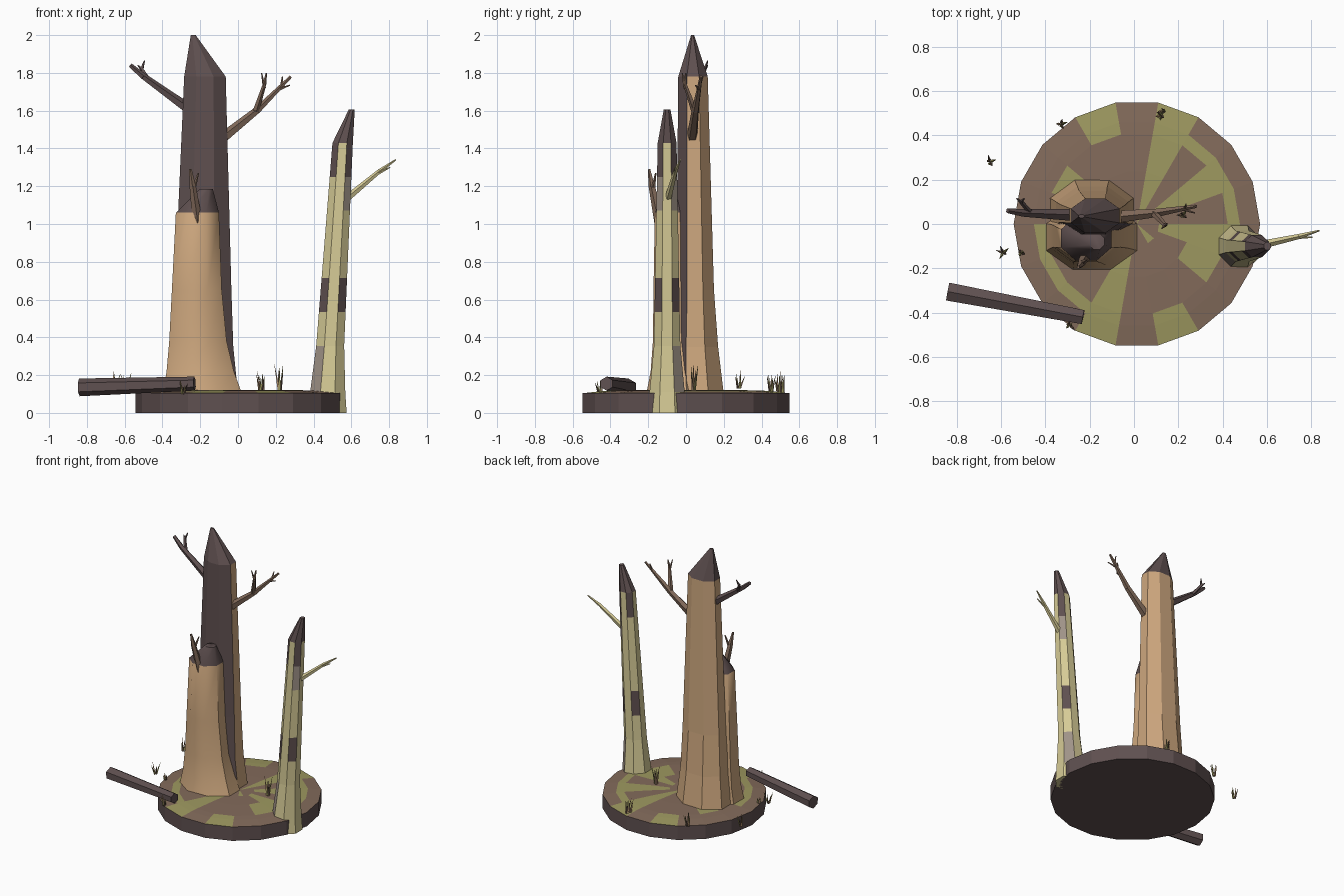
import bpy
import bmesh
import random
from math import cos, sin, pi, radians
from mathutils import Vector, Matrix

random.seed(4)
cube = bpy.data.objects.get("Cube")
if cube:
    bpy.data.objects.remove(cube, do_unlink=True)


def material(name, rgb):
    m = bpy.data.materials.new(name)
    m.use_nodes = True
    linear = [((c / 255 + 0.055) / 1.055) ** 2.4 for c in rgb] + [1]
    m.diffuse_color = linear
    m.node_tree.nodes["Principled BSDF"].inputs["Base Color"].default_value = linear
    return m


TAN = material("tan_bark", (205, 167, 126))
DARK = material("dark_wood", (95, 80, 80))
EARTH = material("earth_brown", (131, 107, 91))
MOSS = material("moss_olive", (158, 153, 96))
PALE = material("pale_bark", (214, 203, 150))
GREY = material("grey_bark", (160, 147, 136))


def finish(name, bm, mats, smooth=False):
    bmesh.ops.recalc_face_normals(bm, faces=bm.faces)
    mesh = bpy.data.meshes.new(name)
    bm.to_mesh(mesh)
    bm.free()
    for m in mats:
        mesh.materials.append(m)
    ob = bpy.data.objects.new(name, mesh)
    bpy.context.collection.objects.link(ob)
    if smooth:
        bpy.ops.object.select_all(action='DESELECT')
        ob.select_set(True)
        bpy.context.view_layer.objects.active = ob
        bpy.ops.object.shade_smooth_by_angle(angle=radians(48))
    return ob


def trunk(name, rings, mats, rule, smooth=False, sides=8):
    """Loft of rings (x, y, z, half width, half depth); rule(segment, side) picks a colour.
    Side k faces the direction k * 45 degrees."""
    bm = bmesh.new()
    grow = 1 / cos(pi / sides)
    loops = []
    for x, y, z, rx, ry in rings:
        angles = [(k - 0.5) * 2 * pi / sides for k in range(sides)]
        loops.append([bm.verts.new((x + rx * grow * cos(a), y + ry * grow * sin(a), z))
                      for a in angles])
    for s in range(len(rings) - 1):
        for k in range(sides):
            n = (k + 1) % sides
            f = bm.faces.new((loops[s][k], loops[s][n], loops[s + 1][n], loops[s + 1][k]))
            f.material_index = rule(s, k)
    bm.faces.new(loops[0][::-1])
    bm.faces.new(loops[-1]).material_index = rule(len(rings) - 2, 0)
    return finish(name, bm, mats, smooth)


def add_stick(bm, a, b, r1, r2, sides=5, mat=0):
    a, b = Vector(a), Vector(b)
    d = b - a
    place = Matrix.Translation((a + b) / 2) @ d.to_track_quat('Z', 'Y').to_matrix().to_4x4()
    made = bmesh.ops.create_cone(bm, cap_ends=True, segments=sides, radius1=r1, radius2=r2,
                                 depth=d.length, matrix=place)
    for v in made["verts"]:
        for f in v.link_faces:
            f.material_index = mat


def branch(name, mat, *sticks):
    bm = bmesh.new()
    for s in sticks:
        add_stick(bm, *s)
    finish(name, bm, [mat])


# Round base: mossy patches are cells of a ring-and-sector grid
CX, SIDES = 0.013, 18
RADII = (0.1, 0.24, 0.41, 0.465, 0.556)
HEIGHTS = (0.122, 0.122, 0.118, 0.114, 0.104)
moss = {0: {3, 12, 15}, 1: {1, 3, 12, 17}, 2: {1, 3, 7, 12, 16, 17},
        3: {0, 1, 2, 3, 5, 9, 10, 11, 12, 14, 17}, 4: {3, 5, 12, 14}}
bm = bmesh.new()


def ring(r, z):
    return [bm.verts.new((CX + r * cos(2 * pi * k / SIDES), r * sin(2 * pi * k / SIDES), z))
            for k in range(SIDES)]


loops = [ring(r, z) for r, z in zip(RADII, HEIGHTS)] + [ring(RADII[-1], 0)]
centre = bm.verts.new((CX, 0, HEIGHTS[0]))
for k in range(SIDES):
    n = (k + 1) % SIDES
    f = bm.faces.new((centre, loops[0][k], loops[0][n]))
    f.material_index = 1 if k in moss[0] else 0
    for i in range(len(loops) - 1):
        f = bm.faces.new((loops[i][k], loops[i + 1][k], loops[i + 1][n], loops[i][n]))
        if i == len(loops) - 2:
            f.material_index = 2
        else:
            f.material_index = 1 if k in moss[i + 1] else 0
bm.faces.new(loops[-1][::-1]).material_index = 2
finish("ground_disc", bm, [EARTH, MOSS, DARK])

# Tall dead trunk: bare dark front, bark on the other sides
trunk("tall_trunk",
      [(-0.19, 0.06, 0.1, 0.19, 0.14), (-0.188, 0.05, 0.35, 0.163, 0.12),
       (-0.185, 0.048, 0.65, 0.15, 0.1), (-0.175, 0.037, 1.78, 0.11, 0.078),
       (-0.237, 0.035, 2.0, 0.013, 0.008)],
      [TAN, DARK], lambda s, k: 1 if s == 3 or k in (5, 6, 7) else 0)

# Broken front trunk with a dark splintered top
trunk("broken_front_trunk",
      [(-0.188, -0.06, 0.1, 0.21, 0.15), (-0.2, -0.055, 0.22, 0.178, 0.132),
       (-0.212, -0.055, 0.38, 0.152, 0.12), (-0.218, -0.06, 0.65, 0.132, 0.112),
       (-0.215, -0.065, 1.06, 0.114, 0.1), (-0.168, -0.08, 1.185, 0.035, 0.035)],
      [TAN, DARK], lambda s, k: 1 if s == 4 else 0, smooth=True)

# Leaning pale tree with grey and dark bark patches
rings = [(0.475, -0.1, 0, 0.1, 0.1), (0.475, -0.1, 0.11, 0.093, 0.093)]
for i in range(7):
    t = i / 6
    rings.append((0.488 + 0.066 * t, -0.1, 0.355 + 0.179 * i,
                  0.074 - 0.02 * t, 0.07 - 0.02 * t))
rings.append((0.602, -0.1, 1.605, 0.016, 0.018))


def pale_rule(s, k):
    if s == 8 or (s in (3, 7) and k % 2):
        return 2
    if (s == 1 and k in (1, 5)) or (s == 6 and k in (1, 7)):
        return 1
    return 0


trunk("pale_tree", rings, [PALE, GREY, DARK], pale_rule)

# Bare branches
branch("right_trunk_branch", EARTH,
       ((-0.1, 0.03, 1.44), (0.1, 0.05, 1.6), 0.031, 0.02),
       ((0.1, 0.05, 1.6), (0.28, 0.08, 1.78), 0.02, 0.008),
       ((0.095, 0.045, 1.6), (0.14, -0.005, 1.74), 0.018, 0.01),
       ((0.14, -0.005, 1.74), (0.15, 0.0, 1.8), 0.01, 0.004),
       ((0.14, -0.005, 1.72), (0.125, -0.02, 1.8), 0.009, 0.003),
       ((0.21, 0.07, 1.71), (0.275, 0.05, 1.735), 0.009, 0.003),
       ((0.23, 0.07, 1.73), (0.235, 0.09, 1.78), 0.008, 0.003))
branch("left_trunk_branch", DARK,
       ((-0.25, 0.04, 1.6), (-0.5, 0.05, 1.78), 0.03, 0.018),
       ((-0.5, 0.05, 1.78), (-0.57, 0.06, 1.84), 0.018, 0.012),
       ((-0.47, 0.055, 1.76), (-0.51, 0.1, 1.82), 0.013, 0.01),
       ((-0.51, 0.1, 1.82), (-0.495, 0.115, 1.865), 0.01, 0.003),
       ((-0.51, 0.1, 1.82), (-0.53, 0.115, 1.84), 0.009, 0.003))
branch("front_trunk_branch", EARTH,
       ((-0.215, -0.14, 1.01), (-0.24, -0.18, 1.2), 0.028, 0.018),
       ((-0.24, -0.18, 1.2), (-0.252, -0.195, 1.29), 0.018, 0.007),
       ((-0.237, -0.175, 1.18), (-0.21, -0.16, 1.27), 0.012, 0.004))
branch("pale_tree_branch", PALE,
       ((0.57, -0.095, 1.13), (0.75, -0.055, 1.28), 0.02, 0.012),
       ((0.75, -0.055, 1.28), (0.835, -0.03, 1.34), 0.012, 0.004),
       ((0.72, -0.06, 1.255), (0.805, -0.06, 1.3), 0.01, 0.003))

# Fallen log resting over the rim
branch("fallen_log", DARK, ((-0.84, -0.305, 0.135), (-0.23, -0.42, 0.155), 0.047, 0.037, 6))

# Grass tufts: x, y, foot height, blade length
tufts = [(0.13, 0.51, 0.105, 0.12), (0.22, 0.04, 0.12, 0.14), (0.12, 0.49, 0.105, 0.1),
         (-0.33, 0.45, 0.11, 0.12), (-0.65, 0.28, 0.13, 0.1),
         (-0.59, -0.13, 0.13, 0.08), (-0.51, -0.13, 0.11, 0.05), (-0.29, -0.455, 0.1, 0.07)]
bm = bmesh.new()
for x, y, z, length in tufts:
    for i in range(5):
        a = i * 2 * pi / 5 + random.random()
        lean = random.uniform(0.008, 0.035)
        add_stick(bm, (x + 0.006 * cos(a), y + 0.006 * sin(a), z),
                  (x + lean * cos(a), y + lean * sin(a), z + length * random.uniform(0.6, 1.05)),
                  0.008, 0.0008, 3, i % 3)
finish("grass_tufts", bm, [MOSS, EARTH, TAN])
